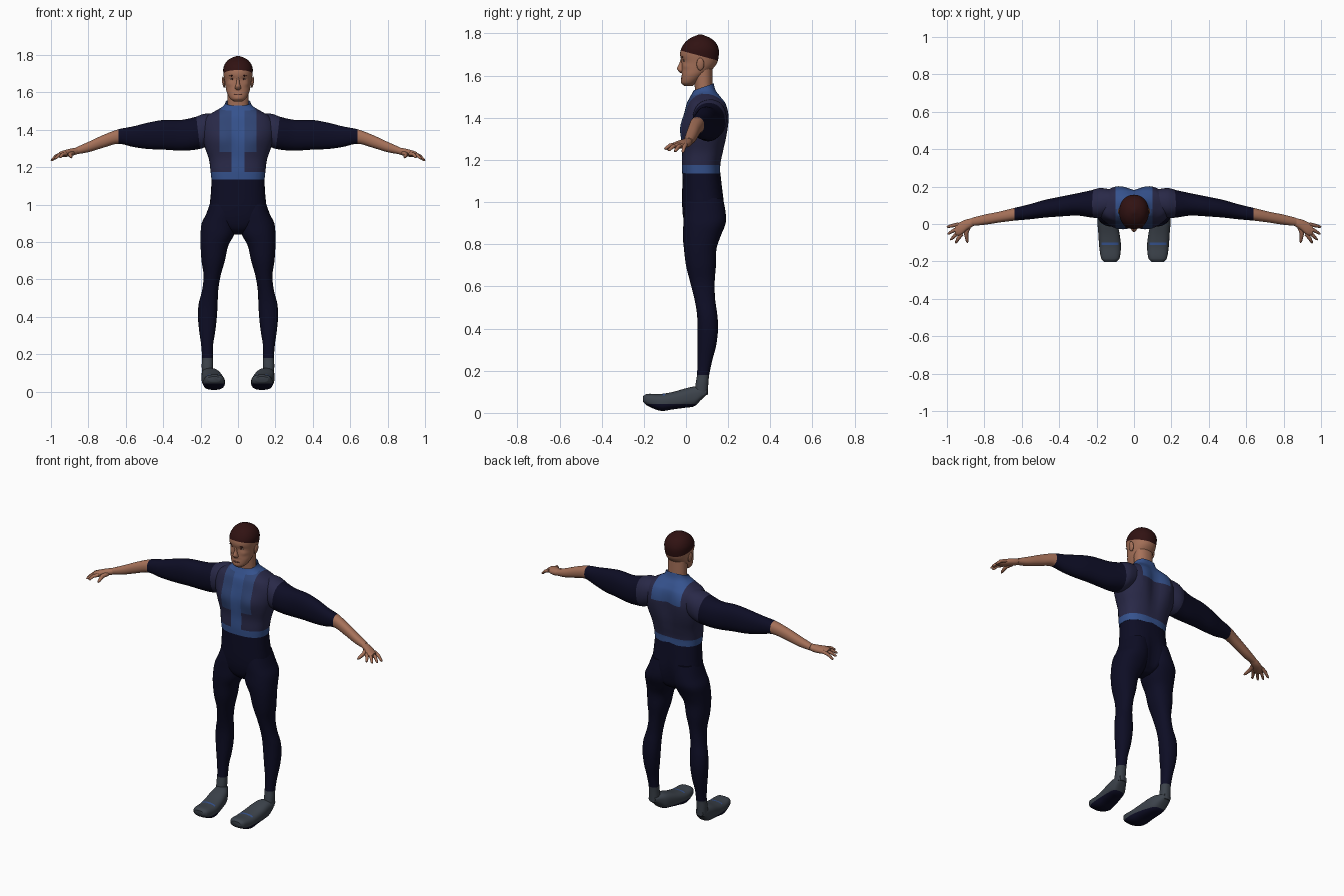
import bpy, bmesh, math
from mathutils import Vector, Matrix

cube = bpy.data.objects.get("Cube")
if cube:
    bpy.data.objects.remove(cube, do_unlink=True)


def material(name, r, g, b):
    m = bpy.data.materials.new(name)
    m.use_nodes = True
    m.diffuse_color = (r, g, b, 1)
    bsdf = m.node_tree.nodes["Principled BSDF"]
    bsdf.inputs["Base Color"].default_value = (r, g, b, 1)
    bsdf.inputs["Roughness"].default_value = 0.8
    return m


vest = material("dusk purple", .022, .022, .065)
navy = material("dark navy", .004, .004, .018)
blue = material("bright blue", .036, .085, .27)
panel_blue = material("panel blue", .03, .06, .18)
skin = material("skin", .38, .165, .1)
hair = material("dark brown", .03, .006, .006)
grey = material("shoe grey", .045, .055, .07)
lip = material("lip", .25, .09, .065)
white = material("eye white", .4, .36, .33)


def interpolate(rows, steps):
    """Smooth rows of numbers with a Hermite spline over the first column."""
    def slope(i, k):
        a, b = rows[max(i - 1, 0)], rows[min(i + 1, len(rows) - 1)]
        return (b[k] - a[k]) / (b[0] - a[0])
    out = []
    for i in range(len(rows) - 1):
        p, q = rows[i], rows[i + 1]
        d = q[0] - p[0]
        for s in range(steps):
            t = s / steps
            h = t * t * (3 - 2 * t)
            row = [p[0] + d * t]
            for k in range(1, len(p)):
                bend = t * (1 - t) * ((1 - t) * slope(i, k) - t * slope(i + 1, k))
                row.append(p[k] * (1 - h) + q[k] * h + d * bend)
            out.append(row)
    return out + [list(rows[-1])]


def loft(axis, rows, power=2.2, sides=40, steps=5):
    """Rows are position along axis, then low/high limits on the other two axes."""
    bm = bmesh.new()
    others = [k for k in range(3) if k != axis]
    rings = []
    for t, a0, a1, b0, b1 in interpolate(rows, steps):
        ring = []
        for i in range(sides):
            ang = math.tau * i / sides
            co = [0, 0, 0]
            co[axis] = t
            for k, lo, hi, f in zip(others, (a0, b0), (a1, b1), (math.cos(ang), math.sin(ang))):
                f = math.copysign(abs(f) ** (2 / power), f)
                co[k] = (lo + hi) / 2 + f * (hi - lo) / 2
            ring.append(bm.verts.new(co))
        rings.append(ring)
    for r, s in zip(rings, rings[1:]):
        for i in range(sides):
            j = (i + 1) % sides
            bm.faces.new((r[i], r[j], s[j], s[i]))
    bm.faces.new(rings[0])
    bm.faces.new(rings[-1])
    bmesh.ops.recalc_face_normals(bm, faces=bm.faces)
    return bm


def both(rows):
    return [(z, -w, w, lo, hi) for z, w, lo, hi in rows]


def bump(bm, centre, size, push):
    """Soft push of the surface around a point."""
    for v in bm.verts:
        d = sum(((v.co[k] - centre[k]) / size[k]) ** 2 for k in range(3))
        v.co += Vector(push) * math.exp(-d)


def cut(bm, co, no, clear=False):
    bmesh.ops.bisect_plane(bm, geom=bm.verts[:] + bm.edges[:] + bm.faces[:], dist=1e-5,
                           plane_co=co, plane_no=no, clear_outer=clear)


def finish(name, bm, mats, rule=None, mirror=False):
    if rule:
        bm.normal_update()
        for f in bm.faces:
            f.material_index = mats.index(rule(f.calc_center_median(), f.normal))
    me = bpy.data.meshes.new(name)
    bm.to_mesh(me)
    bm.free()
    for m in mats:
        me.materials.append(m)
    ob = bpy.data.objects.new(name, me)
    bpy.context.collection.objects.link(ob)
    if mirror:
        ob.modifiers.new("mirror", "MIRROR").use_clip = False
    bpy.ops.object.select_all(action='DESELECT')
    ob.select_set(True)
    bpy.context.view_layer.objects.active = ob
    bpy.ops.object.shade_smooth_by_angle(angle=math.radians(50))
    return ob


def ellipsoid(name, centre, size, mat, mirror=True, turn=0):
    bm = bmesh.new()
    mtx = Matrix.Translation(centre) @ Matrix.Rotation(turn, 4, 'Y') @ Matrix.Diagonal((*size, 1))
    bmesh.ops.create_uvsphere(bm, u_segments=16, v_segments=10, radius=1, matrix=mtx)
    finish(name, bm, [mat], mirror=mirror)


def finger(name, points, radii):
    cu = bpy.data.curves.new(name, 'CURVE')
    cu.dimensions = '3D'
    cu.bevel_depth, cu.bevel_resolution, cu.use_fill_caps = 1, 2, True
    sp = cu.splines.new('POLY')
    sp.points.add(len(points) - 1)
    for p, co, r in zip(sp.points, points, radii):
        p.co, p.radius = (*co, 1), r
    tmp = bpy.data.objects.new(name + "_path", cu)
    bpy.context.collection.objects.link(tmp)
    bpy.context.view_layer.update()
    me = bpy.data.meshes.new_from_object(tmp.evaluated_get(bpy.context.evaluated_depsgraph_get()))
    bpy.data.objects.remove(tmp)
    bm = bmesh.new()
    bm.from_mesh(me)
    for f in bm.faces:
        f.material_index = 0
    finish(name, bm, [skin], mirror=True)


# Torso with chest, shoulder blades and spine groove
bm = loft(2, both([(1.135, .142, -.018, .163), (1.18, .147, -.02, .165), (1.24, .155, -.018, .178),
                   (1.3, .175, -.02, .19), (1.36, .193, -.018, .195), (1.42, .196, -.008, .195),
                   (1.47, .17, .004, .185), (1.5, .122, .02, .165), (1.53, .075, .036, .142),
                   (1.57, .062, .045, .13)]), 2.5, 56)
for s in (-1, 1):
    bump(bm, (s * .085, -.02, 1.35), (.06, .05, .06), (0, -.014, 0))
    bump(bm, (s * .1, .2, 1.4), (.06, .06, .1), (0, .012, 0))
bump(bm, (0, .2, 1.36), (.035, .06, .14), (0, -.018, 0))
bump(bm, (0, -.02, 1.36), (.02, .05, .07), (0, .008, 0))
for x in (-.1, -.035, .035, .1):
    cut(bm, (x, 0, 0), (1, 0, 0))
for z in (1.175, 1.28, 1.4):
    cut(bm, (0, 0, z), (0, 0, 1))
cut(bm, (0, 0, 1.495), (0, -.3, 1))
cut(bm, (0, 0, 1.517), (0, -.35, 1), clear=True)


def torso_colour(c, n):
    x = abs(c.x)
    if c.z < 1.175 or c.z - .3 * c.y > 1.495:
        return blue
    if c.y > .08:
        return blue if x < .1 and c.z > 1.4 else vest
    if x < .035:
        return blue
    return panel_blue if x < .1 and c.z > 1.28 else vest


finish("torso", bm, [vest, blue, panel_blue], torso_colour)

# Hips
bm = loft(2, both([(.84, .03, .04, .12), (.87, .09, .005, .16), (.92, .145, -.012, .18),
                   (.98, .152, -.018, .184), (1.05, .146, -.018, .175), (1.145, .14, -.016, .162)]), 2.4)
bump(bm, (0, .19, .93), (.025, .06, .1), (0, -.02, 0))
finish("hips", bm, [navy])

# Legs and ankles
bm = loft(2, [(.085, .135, .192, .04, .103), (.14, .134, .194, .046, .106), (.18, .134, .192, .052, .11),
              (.25, .133, .197, .055, .125), (.32, .122, .207, .055, .143), (.4, .113, .214, .055, .152),
              (.47, .109, .21, .052, .148), (.54, .106, .192, .04, .138), (.62, .093, .184, .02, .136),
              (.7, .07, .195, .0, .142), (.78, .052, .2, -.01, .145), (.84, .02, .2, -.015, .165),
              (.9, .005, .194, -.012, .188), (.95, .003, .17, -.01, .188), (1.02, .005, .145, .0, .175)])
cut(bm, (0, 0, .18), (0, 0, 1))
finish("legs", bm, [navy, grey], lambda c, n: grey if c.z < .18 else navy, True)

# Shoes with dark soles and a small blue strap
bm = loft(1, [(-.203, .095, .16, .052, .08), (-.185, .078, .175, .035, .09), (-.12, .07, .186, .01, .09),
              (-.06, .076, .19, .017, .1), (0, .088, .195, .025, .117), (.04, .1, .195, .032, .125),
              (.07, .118, .194, .06, .122), (.1, .138, .186, .088, .115)], 2.7)
cut(bm, (0, 0, .043), (0, 0, 1))
for y in (-.112, -.1):
    cut(bm, (0, y, 0), (0, 1, 0))


def shoe_colour(c, n):
    if c.z < .043:
        return navy
    return blue if -.112 < c.y < -.1 and n.z > .85 else grey


finish("shoes", bm, [grey, navy, blue], shoe_colour, True)

# Arms: vest shoulder, dark sleeve, bare forearm
bm = loft(0, [(.1, .06, .18, 1.35, 1.488), (.18, .033, .192, 1.305, 1.485), (.23, .035, .18, 1.293, 1.468),
              (.3, .045, .165, 1.288, 1.453), (.4, .04, .145, 1.294, 1.452), (.48, .034, .128, 1.297, 1.438),
              (.56, .025, .105, 1.308, 1.418), (.64, .018, .086, 1.325, 1.402),
              (.72, .008, .066, 1.304, 1.372), (.8, -.004, .05, 1.28, 1.335), (.87, -.01, .032, 1.268, 1.304)])
cut(bm, (.215, 0, 1.4), (1, 0, -.12))
cut(bm, (.638, 0, 0), (1, 0, 0))


def arm_colour(c, n):
    if c.x > .638:
        return skin
    return vest if c.x - .215 < .12 * (c.z - 1.4) else navy


finish("arms", bm, [navy, vest, skin], arm_colour, True)

# Hands
bm = loft(0, [(.85, -.006, .032, 1.272, 1.306), (.89, -.03, .026, 1.26, 1.3),
              (.93, -.062, .01, 1.254, 1.29), (.958, -.058, -.012, 1.256, 1.28)], sides=20)
finish("palms", bm, [skin], mirror=True)
tips = {"little": (1, -.016, 1.235), "ring": (.996, -.054, 1.24),
        "middle": (.981, -.085, 1.245), "index": (.954, -.102, 1.252)}
for i, (name, tip) in enumerate(tips.items()):
    root = Vector((.938 - .006 * i, -.002 - .017 * i, 1.272))
    tip = Vector(tip)
    mid = root.lerp(tip, .5) + Vector((.003, 0, .006))
    finger(name + "_fingers", [root, mid, root.lerp(tip, .9), tip], [.011, .0095, .007, .003])
finger("thumbs", [(.885, -.012, 1.275), (.898, -.05, 1.268), (.892, -.09, 1.255), (.89, -.1, 1.252)],
       [.014, .012, .008, .003])

# Neck
bm = loft(2, both([(1.48, .054, .045, .125), (1.54, .056, .042, .125), (1.64, .057, .03, .125)]))
finish("neck", bm, [skin])

# Head with a close-cropped hair cap
bm = loft(2, both([(1.55, .02, -.008, .03), (1.566, .042, -.02, .05), (1.6, .06, -.022, .09),
                   (1.63, .067, -.021, .125), (1.66, .072, -.021, .147), (1.7, .078, -.028, .156),
                   (1.73, .078, -.022, .154), (1.76, .065, -.002, .138), (1.78, .043, .025, .112),
                   (1.794, .008, .058, .078)]), 2.15)
for s in (-1, 1):
    bump(bm, (s * .03, -.012, 1.672), (.016, .03, .01), (0, .006, 0))
    bump(bm, (s * .045, 0, 1.645), (.014, .03, .012), (s * .002, -.003, 0))
bump(bm, (0, -.02, 1.568), (.02, .02, .012), (0, -.004, 0))
bump(bm, (0, -.022, 1.605), (.025, .02, .005), (0, .003, 0))
cut(bm, (0, 0, 1.712), (0, .27, 1))
finish("head", bm, [skin, hair], lambda c, n: hair if c.z + .27 * c.y > 1.712 else skin)

# Face details
bm = loft(2, both([(1.612, .008, -.026, 0), (1.622, .017, -.036, 0), (1.634, .014, -.043, 0),
                   (1.655, .008, -.033, 0), (1.682, .007, -.024, 0)]), sides=16, steps=3)
finish("nose", bm, [skin])
ellipsoid("ears", (.077, .068, 1.654), (.008, .018, .03), skin, turn=.15)
ellipsoid("eyes", (.03, -.0075, 1.672), (.012, .005, .005), white)
ellipsoid("irises", (.03, -.011, 1.672), (.005, .003, .005), hair)
ellipsoid("eyebrows", (.031, -.0175, 1.689), (.017, .005, .003), hair, turn=.05)
ellipsoid("mouth", (0, -.019, 1.588), (.023, .0055, .005), lip, mirror=False)
